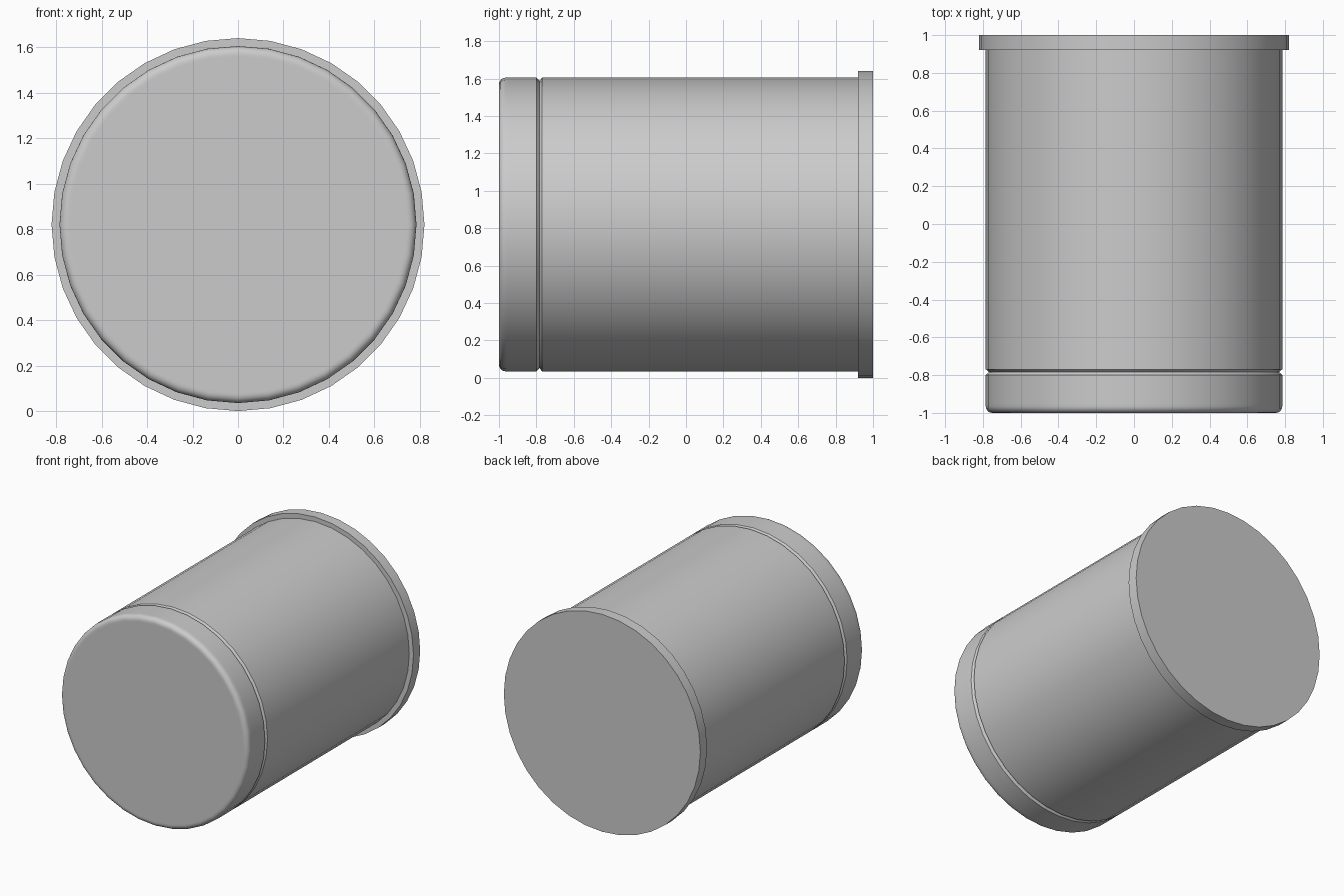
import bpy, bmesh, math

if "Cube" in bpy.data.objects:
    bpy.data.objects.remove(bpy.data.objects["Cube"], do_unlink=True)

SIDES = 36
FLANGE_R, BODY_R = 0.82, 0.785
GROOVE_R, GROOVE_Y = 0.768, -0.784
CHAMFER = 0.015
ROUND = 0.035

grey = bpy.data.materials.new("plain_grey")
grey.use_nodes = True
colour = (0.6, 0.6, 0.6, 1)
grey.diffuse_color = colour
grey.node_tree.nodes["Principled BSDF"].inputs["Base Color"].default_value = colour


def turned_part(name, profile):
    """Turn (radius, y) points around the lengthwise axis and close both ends."""
    bm = bmesh.new()
    rings = []
    for r, y in profile:
        ring = []
        for i in range(SIDES):
            a = math.tau * i / SIDES
            ring.append(bm.verts.new((r * math.sin(a), y, FLANGE_R + r * math.cos(a))))
        rings.append(ring)
    for a, b in zip(rings, rings[1:]):
        for i in range(SIDES):
            j = (i + 1) % SIDES
            bm.faces.new((a[i], a[j], b[j], b[i]))
    bm.faces.new(rings[0])
    bm.faces.new(rings[-1])
    bmesh.ops.recalc_face_normals(bm, faces=bm.faces)
    mesh = bpy.data.meshes.new(name)
    bm.to_mesh(mesh)
    bm.free()
    mesh.materials.append(grey)
    mesh.shade_smooth()
    mesh.set_sharp_from_angle(angle=math.radians(30))
    obj = bpy.data.objects.new(name, mesh)
    bpy.context.collection.objects.link(obj)
    return obj


# Front cap: flat face, rounded rim, chamfer into the groove
steps = 5
rim = [(BODY_R - ROUND + ROUND * math.sin(t), -1 + ROUND - ROUND * math.cos(t))
       for t in (math.pi / 2 * k / steps for k in range(steps + 1))]
turned_part("front_cap",
            [(BODY_R - 1.3 * ROUND, -1)] + rim
            + [(BODY_R, -1 + 1.5 * ROUND),
               (BODY_R, GROOVE_Y - CHAMFER),
               (GROOVE_R, GROOVE_Y)])

# Main barrel: chamfer out of the groove, then straight to the flange
turned_part("barrel", [(GROOVE_R, GROOVE_Y),
                       (BODY_R, GROOVE_Y + CHAMFER),
                       (BODY_R, 0.93)])

# Wider flange closing the back
turned_part("back_flange", [(FLANGE_R, 0.92), (FLANGE_R, 1)])
